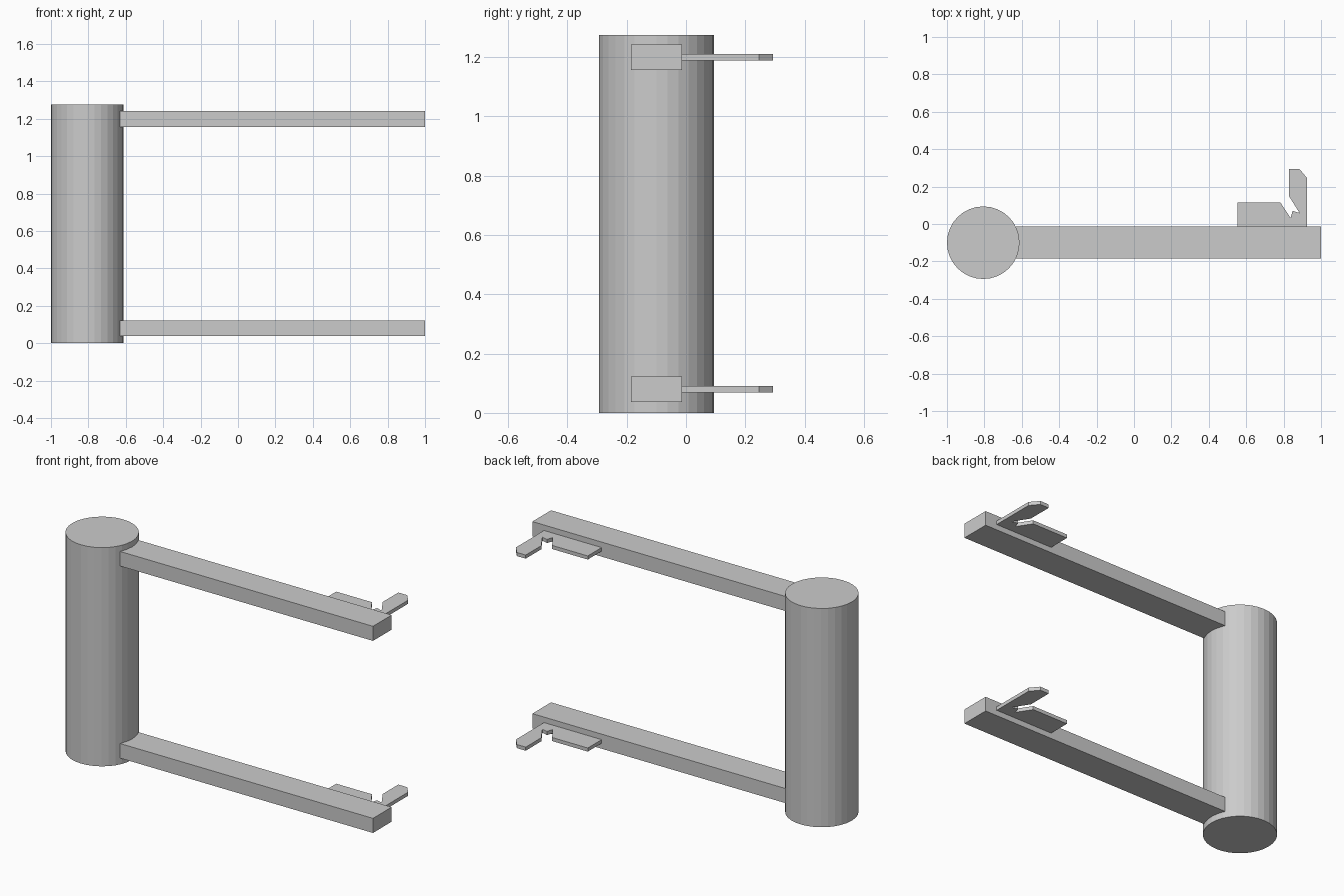
import bpy, bmesh

if "Cube" in bpy.data.objects:
    bpy.data.objects.remove(bpy.data.objects["Cube"])


def add_object(name, bm):
    bmesh.ops.recalc_face_normals(bm, faces=bm.faces)
    mesh = bpy.data.meshes.new(name)
    bm.to_mesh(mesh)
    bm.free()
    obj = bpy.data.objects.new(name, mesh)
    bpy.context.collection.objects.link(obj)
    return obj


def prism(name, outline, z0, z1):
    """Extrude a flat xy outline from z0 up to z1."""
    bm = bmesh.new()
    face = bm.faces.new([bm.verts.new((x, y, z0)) for x, y in outline])
    top = bmesh.ops.extrude_face_region(bm, geom=[face])["geom"]
    verts = [v for v in top if isinstance(v, bmesh.types.BMVert)]
    bmesh.ops.translate(bm, verts=verts, vec=(0, 0, z1 - z0))
    return add_object(name, bm)


# Upright post
bpy.ops.mesh.primitive_cylinder_add(vertices=32, radius=0.194, depth=1.275,
                                    location=(-0.806, -0.1, 0.6375))
bpy.context.object.name = "post"

# Top-view outlines of the arm and the notched latch plate behind it
ARM = [(-0.632, -0.185), (1.0, -0.185), (1.0, -0.013), (-0.632, -0.013)]
LATCH = [(0.553, -0.013), (0.553, 0.115), (0.783, 0.115), (0.837, 0.032),
         (0.848, 0.070), (0.885, 0.059), (0.828, 0.150), (0.828, 0.294),
         (0.885, 0.294), (0.925, 0.246), (0.925, -0.013)]

# Lower and upper arm, each with its latch
for level, z in (("lower", 0.0795), ("upper", 1.199)):
    prism(level + "_arm", ARM, z - 0.0425, z + 0.0425)
    prism(level + "_latch", LATCH, z - 0.0105, z + 0.0105)
